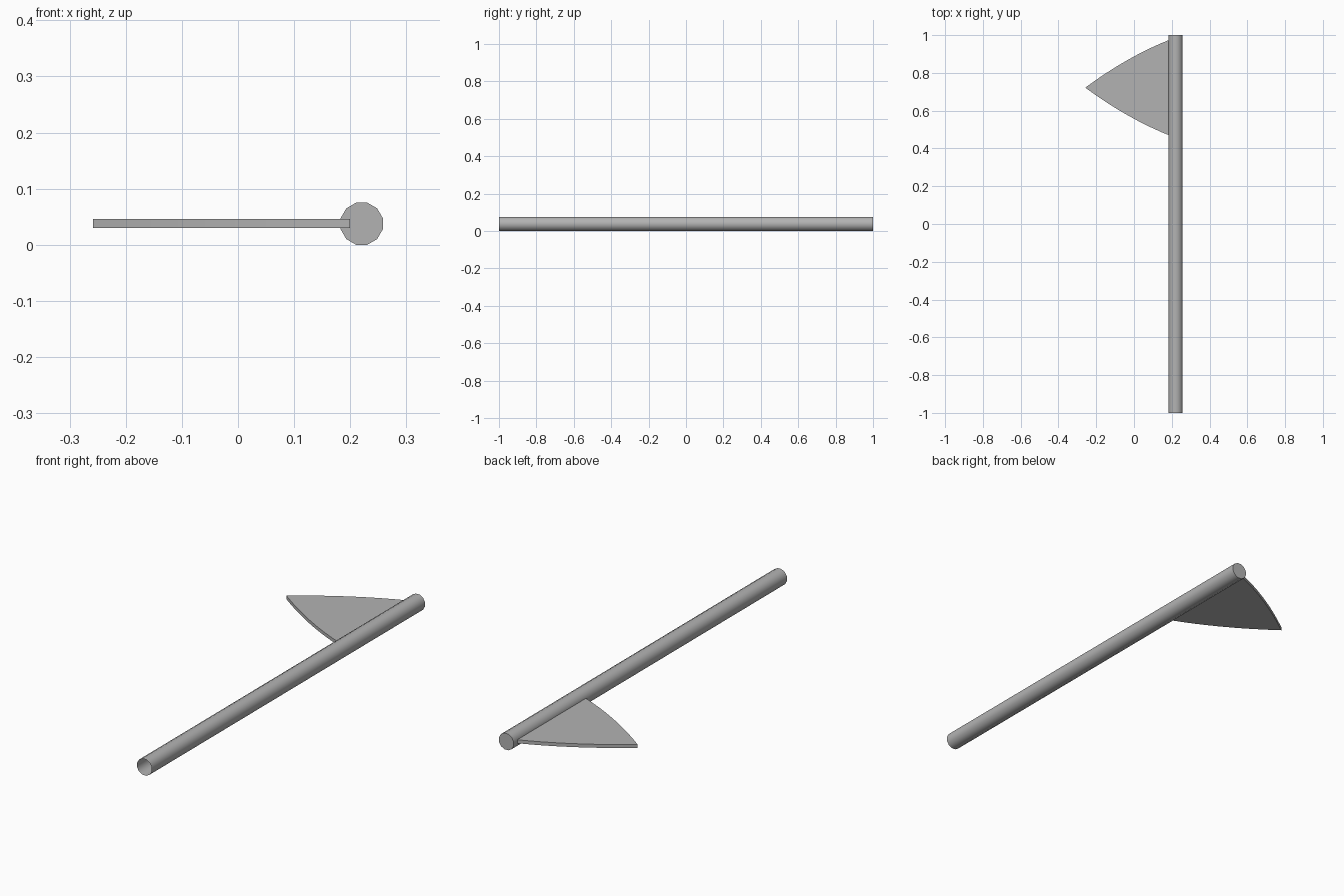
import bpy, bmesh, math
from mathutils import Vector

cube = bpy.data.objects.get("Cube")
if cube:
    bpy.data.objects.remove(cube, do_unlink=True)

grey = bpy.data.materials.new("plain_grey")
grey.use_nodes = True
colour = (0.45, 0.45, 0.45, 1)
grey.diffuse_color = colour
grey.node_tree.nodes["Principled BSDF"].inputs["Base Color"].default_value = colour


def prism(name, outline, sweep, cap_start=True):
    """Sweep a closed outline along a vector; the far end is always capped."""
    bm = bmesh.new()
    near = [bm.verts.new(p) for p in outline]
    far = [bm.verts.new(Vector(p) + Vector(sweep)) for p in outline]
    n = len(near)
    for i in range(n):
        j = (i + 1) % n
        bm.faces.new((near[i], near[j], far[j], far[i]))
    bm.faces.new(far)
    if cap_start:
        bm.faces.new(near[::-1])
    bmesh.ops.recalc_face_normals(bm, faces=bm.faces)
    mesh = bpy.data.meshes.new(name)
    bm.to_mesh(mesh)
    bm.free()
    mesh.materials.append(grey)
    obj = bpy.data.objects.new(name, mesh)
    bpy.context.collection.objects.link(obj)
    bpy.ops.object.select_all(action="DESELECT")
    obj.select_set(True)
    bpy.context.view_layer.objects.active = obj
    bpy.ops.object.shade_smooth_by_angle(angle=math.radians(40))
    return obj


# Twelve-sided pole, open at the front and closed at the back
SIDES, APOTHEM, POLE_X = 12, 0.0375, 0.2205
radius = APOTHEM / math.cos(math.pi / SIDES)
angles = [(i + 0.5) * math.tau / SIDES for i in range(SIDES)]
ring = [(POLE_X + radius * math.cos(a), -1, APOTHEM + radius * math.sin(a)) for a in angles]
prism("pole", ring, (0, 2, 0), cap_start=False)

# Flat pointed blade with two bowed edges, its root set into the pole
TIP_X, ROOT_X, MID_Y, STEPS = -0.258, 0.2, 0.722, 8
edge = []
for i in range(STEPS + 1):
    t = (ROOT_X - TIP_X) * i / STEPS
    edge.append((TIP_X + t, 0.738 * t - 0.381 * t * t))
lower = [(x, MID_Y - h, 0.03) for x, h in edge]
upper = [(x, MID_Y + h, 0.03) for x, h in reversed(edge[1:])]
prism("blade", lower + upper, (0, 0, 0.016))
